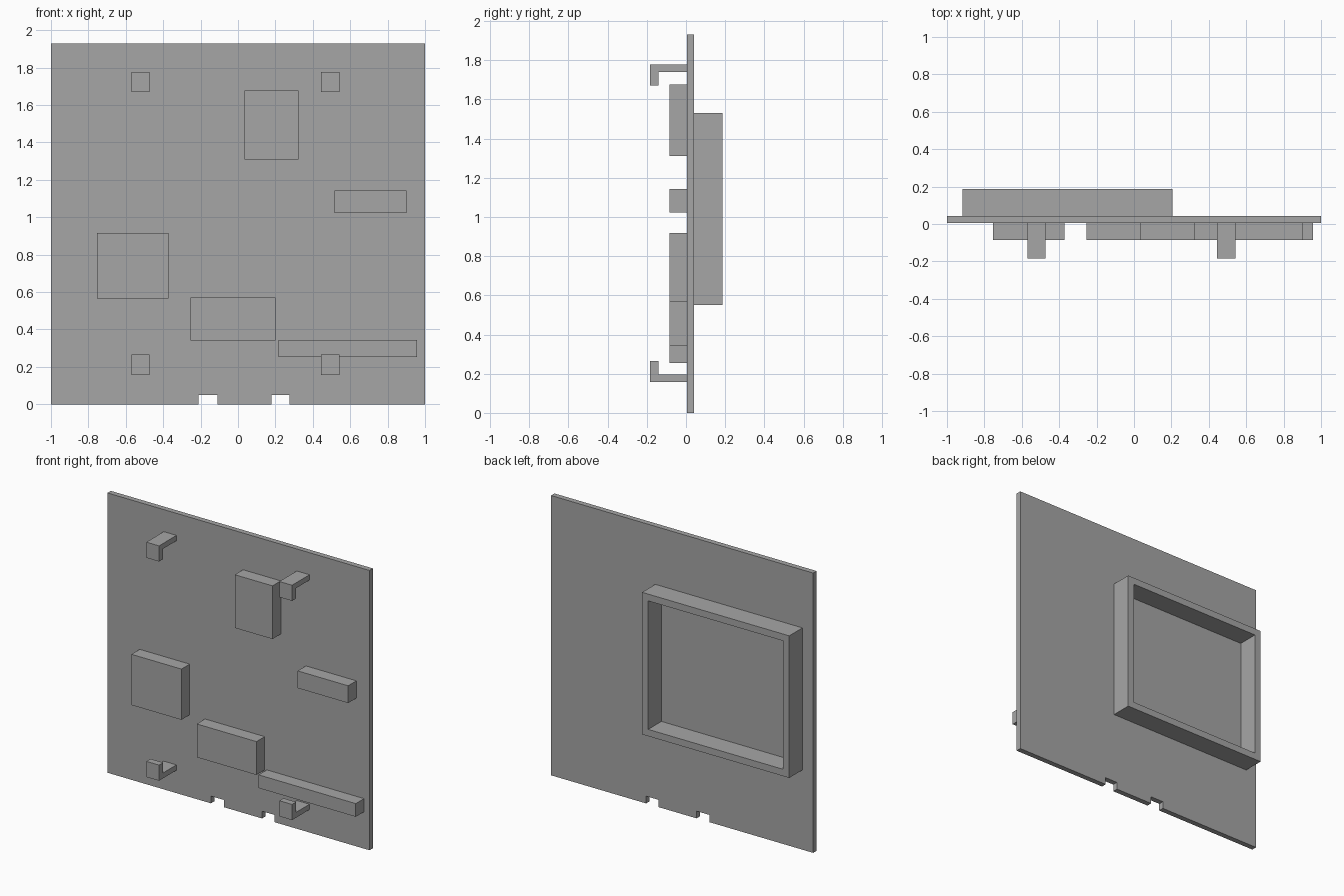
import bpy
import bmesh
from mathutils import Vector

cube = bpy.data.objects.get("Cube")
if cube:
    bpy.data.objects.remove(cube, do_unlink=True)

grey = bpy.data.materials.new("plain_grey")
grey.use_nodes = True
grey.diffuse_color = (0.38, 0.38, 0.38, 1)
grey.node_tree.nodes["Principled BSDF"].inputs["Base Color"].default_value = grey.diffuse_color

FRONT, BACK = 0.005, 0.042      # panel faces
BLOCK_Y, HOOK_Y, FRAME_Y = -0.085, -0.185, 0.186


def finish(name, bm):
    bmesh.ops.recalc_face_normals(bm, faces=bm.faces)
    mesh = bpy.data.meshes.new(name)
    bm.to_mesh(mesh)
    bm.free()
    mesh.materials.append(grey)
    obj = bpy.data.objects.new(name, mesh)
    bpy.context.collection.objects.link(obj)
    return obj


def extrude(name, points, offset):
    """Closed flat outline swept along an offset."""
    bm = bmesh.new()
    face = bm.faces.new([bm.verts.new(p) for p in points])
    result = bmesh.ops.extrude_face_region(bm, geom=[face], use_keep_orig=True)
    moved = [v for v in result["geom"] if isinstance(v, bmesh.types.BMVert)]
    bmesh.ops.translate(bm, verts=moved, vec=offset)
    return finish(name, bm)


def block(name, x0, x1, z0, z1, y0, y1):
    outline = [(x0, y0, z0), (x1, y0, z0), (x1, y0, z1), (x0, y0, z1)]
    return extrude(name, outline, (0, y1 - y0, 0))


# Panel with two notches in the bottom edge
outline = [(-1, 0)]
for x0, x1 in ((-0.21, -0.11), (0.18, 0.275)):
    outline += [(x0, 0), (x0, 0.05), (x1, 0.05), (x1, 0)]
outline += [(1, 0), (1, 1.93), (-1, 1.93)]
extrude("panel", [(x, FRONT, z) for x, z in outline], (0, BACK - FRONT, 0))

# Raised blocks on the front
for name, x0, x1, z0, z1 in (
    ("upper_block", 0.035, 0.323, 1.31, 1.677),
    ("side_block", 0.515, 0.90, 1.023, 1.142),
    ("large_block", -0.754, -0.372, 0.567, 0.917),
    ("lower_block", -0.255, 0.20, 0.34, 0.57),
    ("bottom_bar", 0.216, 0.958, 0.254, 0.345),
):
    block(name, x0, x1, z0, z1, BLOCK_Y, FRONT)

# Four L-shaped hooks, lips pointing towards the middle
lip_y = HOOK_Y + 0.045
for side, x in (("right", -0.57), ("left", 0.445)):
    for level, z, way in (("upper", 1.778, -1), ("lower", 0.158, 1)):
        arm, tip = z + way * 0.037, z + way * 0.108
        profile = [(FRONT, z), (HOOK_Y, z), (HOOK_Y, tip),
                   (lip_y, tip), (lip_y, arm), (FRONT, arm)]
        extrude(f"{level}_{side}_hook", [(x, y, h) for y, h in profile], (0.097, 0, 0))

# Open rectangular frame on the back: outer and inner loops joined as a ring
bm = bmesh.new()
loops = []
for inset in (0, 0.047):
    x0, x1, z0, z1 = -0.918 + inset, 0.205 - inset, 0.55 + inset, 1.53 - inset
    corners = [(x0, z0), (x1, z0), (x1, z1), (x0, z1)]
    for y in (BACK, FRAME_Y):
        loops.append([bm.verts.new(Vector((x, y, z))) for x, z in corners])
outer_base, outer_rim, inner_base, inner_rim = loops
for a, b in ((outer_base, outer_rim), (outer_rim, inner_rim),
             (inner_rim, inner_base), (inner_base, outer_base)):
    for i in range(4):
        j = (i + 1) % 4
        bm.faces.new((a[i], a[j], b[j], b[i]))
finish("back_frame", bm)
